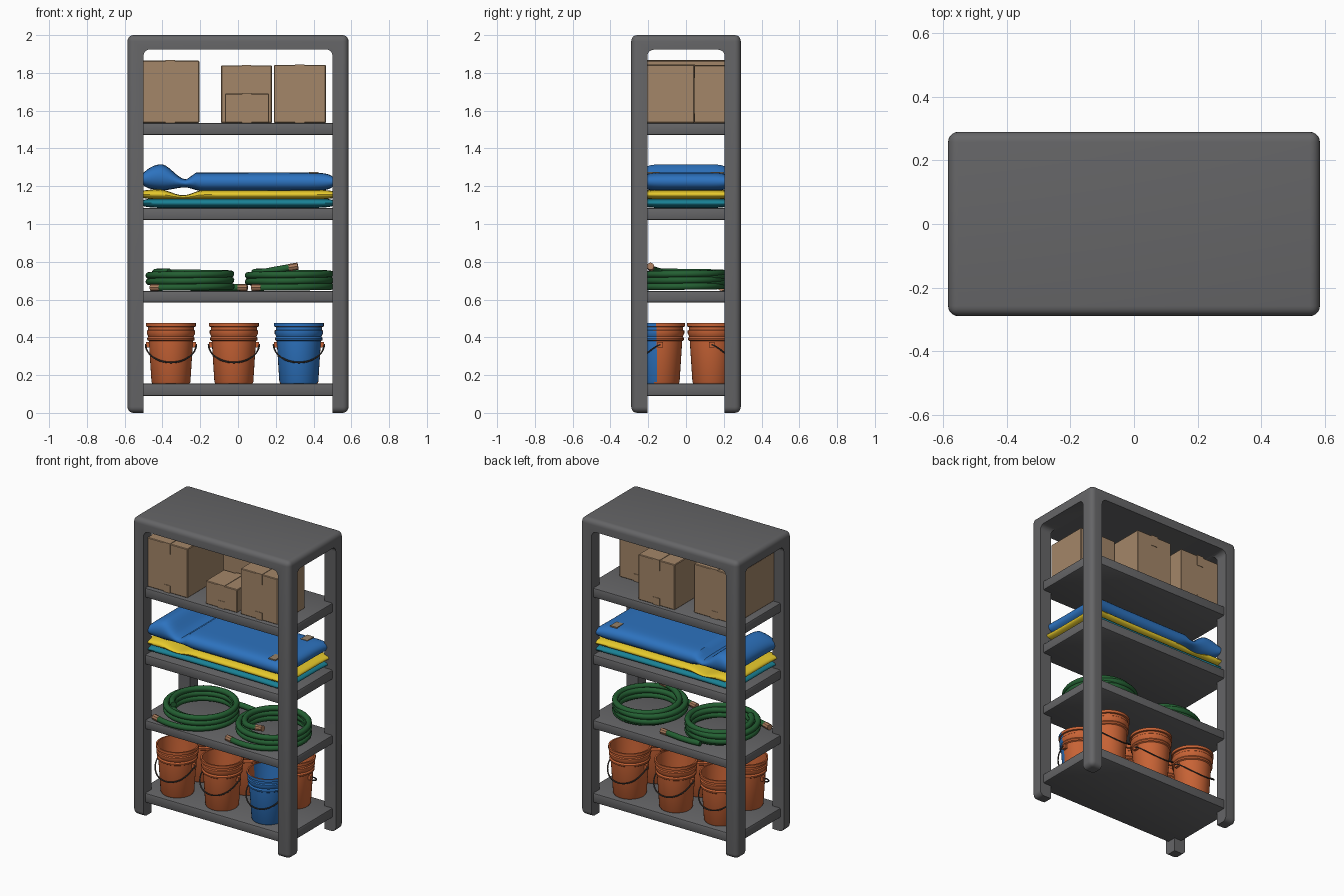
import bpy, bmesh, math
from mathutils import Vector

if "Cube" in bpy.data.objects:
    bpy.data.objects.remove(bpy.data.objects["Cube"])

def mat(name, r, g, b):
    m = bpy.data.materials.new(name)
    m.diffuse_color = (r, g, b, 1)
    m.use_nodes = True
    m.node_tree.nodes["Principled BSDF"].inputs["Base Color"].default_value = m.diffuse_color
    return m

GREY = mat("grey_plastic", .13, .13, .135)
CARD = mat("cardboard", .37, .24, .14)
ORANGE = mat("orange_plastic", .58, .125, .036)
BLUE = mat("blue_plastic", .026, .17, .52)
YELLOW = mat("yellow_bag", .83, .61, .026)
TEAL = mat("teal_bag", .01, .22, .3)
GREEN = mat("green_hose", .017, .115, .032)
BRASS = mat("brass", .4, .2, .11)
TAN = mat("tan_tape", .3, .22, .14)
STEEL = mat("dark_steel", .06, .05, .045)

def activate(ob):
    bpy.ops.object.select_all(action='DESELECT')
    ob.select_set(True)
    bpy.context.view_layer.objects.active = ob

def finish(name, bm, mats, smooth=True):
    bmesh.ops.recalc_face_normals(bm, faces=bm.faces)
    me = bpy.data.meshes.new(name)
    bm.to_mesh(me)
    bm.free()
    ob = bpy.data.objects.new(name, me)
    bpy.context.collection.objects.link(ob)
    for m in mats:
        me.materials.append(m)
    activate(ob)
    if smooth:
        bpy.ops.object.shade_smooth_by_angle(angle=math.radians(35))
    return ob

def add_box(bm, lo, hi):
    vs = bmesh.ops.create_cube(bm, size=1)["verts"]
    lo, hi = Vector(lo), Vector(hi)
    for v in vs:
        v.co = (lo + hi) / 2 + v.co * (hi - lo)
    return vs

def box(name, lo, hi, m, bevel=0, seg=3, axis=None):
    """Box with rounded edges; axis limits rounding to edges along that axis."""
    bm = bmesh.new()
    add_box(bm, lo, hi)
    if bevel:
        es = [e for e in bm.edges if axis is None or
              abs((e.verts[0].co - e.verts[1].co).normalized()[axis]) > .9]
        bmesh.ops.bevel(bm, geom=es, offset=bevel, segments=seg, profile=.5, affect='EDGES')
    return finish(name, bm, [m])

# Frame: rounded block with two arched tunnels cut through it
frame = box("shelf_frame", (-.585, -.29, 0), (.585, .29, 2), GREY, .032, 5)
cutters = [box("cutter_y", (-.5, -1, -.5), (.5, 1, 1.925), GREY, .035, 5, 1),
           box("cutter_x", (-1, -.205, -.5), (1, .205, 1.923), GREY, .035, 5, 0)]
for c in cutters:
    md = frame.modifiers.new("cut", 'BOOLEAN')
    md.operation, md.solver, md.object = 'DIFFERENCE', 'EXACT', c
    activate(frame)
    bpy.ops.object.modifier_apply(modifier=md.name)
for c in cutters:
    bpy.data.objects.remove(c)
activate(frame)
bpy.ops.object.shade_smooth_by_angle(angle=math.radians(35))

# Shelves
for i, (z0, z1) in enumerate([(.09, .155), (.585, .645), (1.02, 1.085), (1.47, 1.535)]):
    box(f"shelf_{i + 1}", (-.56, -.272, z0), (.56, .272, z1), GREY, .01, 2)

# Cardboard boxes with tape over the top and down two sides
def carton(name, x0, x1, y0, y1, h):
    z0, z1, t = 1.535, 1.535 + h, .003
    xm = (x0 + x1) / 2
    bm = bmesh.new()
    add_box(bm, (x0, y0, z0), (x1, y1, z1))
    bmesh.ops.bevel(bm, geom=bm.edges[:], offset=.004, segments=1, affect='EDGES')
    add_box(bm, (xm - .025, y0 - t, z1 - .004), (xm + .025, y1 + t, z1 + t))
    for y in (y0, y1):
        add_box(bm, (xm - .025, y - t, z1 - .07), (xm + .025, y + t, z1))
        add_box(bm, (xm - .025, y - t, z0), (xm + .025, y + t, z0 + .05))
    finish(name, bm, [CARD], False)

carton("tall_carton", -.51, -.205, -.245, .21, .33)
carton("back_carton", -.09, .18, -.03, .25, .305)
carton("small_carton", -.07, .165, -.245, -.05, .155)
carton("right_carton", .19, .465, -.245, .045, .307)

# Flat bags: cushions whose middle height and thickness vary along x
def lerp(stops, x):
    for (x0, a), (x1, b) in zip(stops, stops[1:]):
        if x <= x1:
            s = max(0, (x - x0) / (x1 - x0))
            return a + (b - a) * s * s * (3 - 2 * s)
    return stops[-1][1]

def bag(name, m, hx, hy, low, high, nx=56, ny=24):
    bm = bmesh.new()
    for side in (-1, 1):
        rows = []
        for i in range(nx + 1):
            u = -math.cos(math.pi * i / nx)
            row = []
            for j in range(ny + 1):
                v = -math.cos(math.pi * j / ny)
                x = u * hx * (1 - .025 * (1 - v ** 4))
                y = v * hy * (1 - .05 * (1 - u ** 4))
                a, b = lerp(low, x), lerp(high, x)
                f = ((1 - u ** 14) * (1 - v ** 8)) ** .5
                row.append(bm.verts.new((x, y, (a + b) / 2 + side * f * (b - a) / 2)))
            rows.append(row)
        for i in range(nx):
            for j in range(ny):
                bm.faces.new((rows[i][j], rows[i + 1][j], rows[i + 1][j + 1], rows[i][j + 1]))
    bmesh.ops.remove_doubles(bm, verts=bm.verts, dist=.0004)
    finish(name, bm, [m])

bag("teal_bag", TEAL, .53, .245, [(-1, 1.085), (1, 1.085)], [(-1, 1.137), (1, 1.137)])
bag("yellow_bag", YELLOW, .54, .25, [(-1, 1.13), (1, 1.13)],
    [(-.42, 1.184), (-.29, 1.152), (-.18, 1.18), (1, 1.182)])
bag("blue_bag", BLUE, .525, .245,
    [(-.4, 1.178), (-.28, 1.194), (-.19, 1.174), (1, 1.174)],
    [(-.54, 1.29), (-.41, 1.318), (-.275, 1.236), (-.22, 1.272), (1, 1.274)])
for i, y in enumerate((-.175, .165)):
    box(f"bag_tape_{i + 1}", (.375, y - .035, 1.268), (.425, y + .035, 1.2755), TAN)

# Tubes along point paths, used for hoses and handles
def tube(name, paths, radius, m, res=3):
    cu = bpy.data.curves.new(name, 'CURVE')
    cu.dimensions, cu.bevel_depth, cu.bevel_resolution = '3D', radius, res
    cu.use_fill_caps = True
    for pts in paths:
        sp = cu.splines.new('POLY')
        sp.points.add(len(pts) - 1)
        for p, c in zip(sp.points, pts):
            p.co = (*c, 1)
    cu.materials.append(m)
    ob = bpy.data.objects.new(name, cu)
    bpy.context.collection.objects.link(ob)
    activate(ob)
    bpy.ops.object.convert(target='MESH')
    bpy.ops.object.shade_smooth_by_angle(angle=math.radians(40))

# Hoses: stacked coils with brass ends
def hose(name, cx, cy, start, turns, lift, tail=None):
    pts = []
    n = int(turns * 56)
    for i in range(n + 1):
        t = turns * i / n
        a = math.radians(start) + t * math.tau
        r = .204 + .019 * math.cos(math.pi * t) + .06 * math.exp(-10 * t)
        z = .664 + .0165 * t + lift * max(0, 1 - (turns - t) * 8)
        pts.append((cx + r * math.cos(a), cy + r * math.sin(a), z))
    paths = [pts]
    if tail:
        paths.append(tail)
    tube(name, paths, .0185, GREEN)
    ends = [(pts[0], pts[1])]
    ends.append((tail[-1], tail[-2]) if tail else (pts[-1], pts[-2]))
    tips = []
    for a, b in ends:
        d = (Vector(a) - Vector(b)).normalized()
        tips.append([Vector(a) - d * .01, Vector(a) + d * .04])
    tube(name + "_fittings", tips, .0195, BRASS, 2)

hose("left_hose", -.25, -.02, 232, 5, 0,
     [(-.25, .203, .664), (-.18, .21, .664), (-.1, .208, .664), (.01, .193, .664)])
hose("right_hose", .275, 0, 235, 5.1, .022)

# Buckets: lathed walls with ribs, wire handle and ears
PROFILE = [(0, 0), (.098, 0), (.103, .008), (.117, .225), (.125, .23), (.126, .24),
           (.12, .25), (.128, .265), (.128, .28), (.122, .285), (.122, .3), (.132, .302),
           (.132, .32), (.122, .32), (.117, .24), (.096, .012), (0, .012)]

def bucket(name, cx, cy, side, painted=False, n=40):
    bm = bmesh.new()
    vs = [bm.verts.new((cx + r, cy, .155 + z)) for r, z in PROFILE]
    es = [bm.edges.new(p) for p in zip(vs, vs[1:])]
    bmesh.ops.spin(bm, geom=vs + es, cent=(cx, cy, 0), axis=(0, 0, 1),
                   angle=math.tau, steps=n, use_duplicate=False)
    bmesh.ops.remove_doubles(bm, verts=bm.verts, dist=.0003)
    bmesh.ops.recalc_face_normals(bm, faces=bm.faces)
    if painted:  # blue wherever the face looks toward the front
        for f in bm.faces:
            f.material_index = int(f.normal.y < -.2)
    for s in (-1, 1):
        c = cx + s * .122
        add_box(bm, (c - .01, cy - .014, .345), (c + .01, cy + .014, .375))
    finish(name, bm, [ORANGE, BLUE])
    arc = [math.pi * i / 24 for i in range(25)]
    tube(name + "_handle", [[(cx + .134 * math.cos(a), cy + side * .125 * math.sin(a) ** .8
          if 0 < a < 3.14 else cy, .362 - .095 * math.sin(a)) for a in arc]], .0045, STEEL, 1)

for row, y, side in (("front", -.137, -1), ("back", .137, 1)):
    for i, x in enumerate((-.355, -.022, .322)):
        bucket(f"{row}_bucket_{i + 1}", x, y, side, row == "front" and i == 2)
